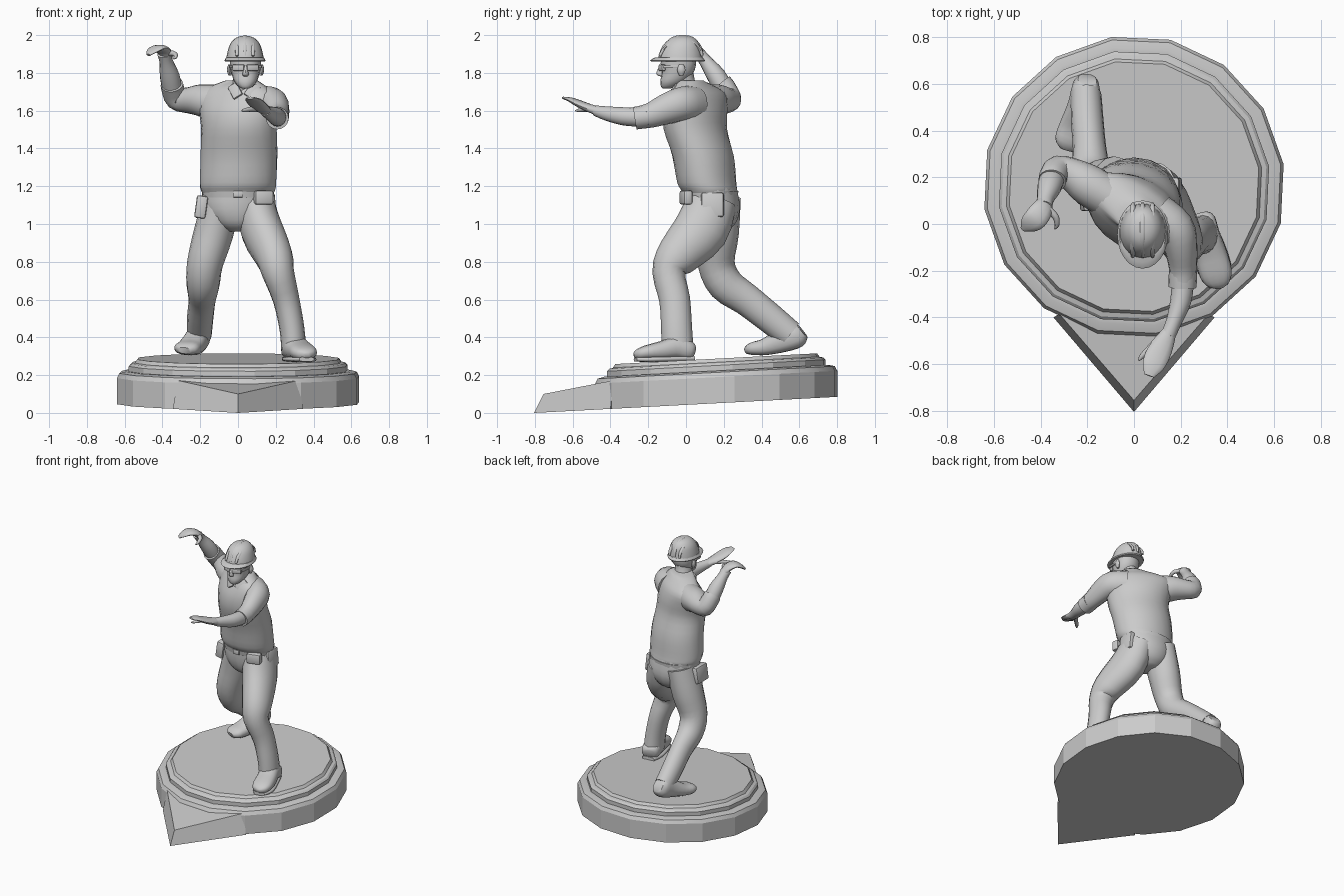
import bpy, bmesh, math
from mathutils import Vector, Matrix

grey = bpy.data.materials.new("plain_grey")
grey.diffuse_color = (0.6, 0.6, 0.6, 1)


def finish(name, bm, angle=40):
    bmesh.ops.recalc_face_normals(bm, faces=bm.faces)
    me = bpy.data.meshes.new(name)
    bm.to_mesh(me)
    bm.free()
    me.materials.append(grey)
    ob = bpy.data.objects.new(name, me)
    bpy.context.collection.objects.link(ob)
    bpy.ops.object.select_all(action='DESELECT')
    ob.select_set(True)
    bpy.context.view_layer.objects.active = ob
    bpy.ops.object.shade_smooth_by_angle(angle=math.radians(angle))
    return ob


def spline(keys, steps):
    """Catmull-Rom through rows of numbers."""
    out = []
    for i in range(len(keys) - 1):
        p = [keys[max(i - 1, 0)], keys[i], keys[i + 1], keys[min(i + 2, len(keys) - 1)]]
        for s in range(steps):
            t = s / steps
            out.append([0.5 * (2 * b + (c - a) * t + (2 * a - 5 * b + 4 * c - d) * t * t
                               + (3 * b - a - 3 * c + d) * t ** 3) for a, b, c, d in zip(*p)])
    return out + [list(keys[-1])]


def loft(name, keys, ref=(1, 0, 0), flat=False, n=16, steps=3, power=1.0, angle=50):
    """Skin rings (x, y, z, radius along ref, other radius[, yaw degrees])."""
    rows = spline([tuple(k) + (0,) * (6 - len(k)) for k in keys], steps)
    bm = bmesh.new()
    rings = []
    for i, (x, y, z, a, b, yaw) in enumerate(rows):
        p, q = rows[max(i - 1, 0)], rows[min(i + 1, len(rows) - 1)]
        t = Vector((0, 0, 1)) if flat else (Vector(q[:3]) - Vector(p[:3])).normalized()
        r = Matrix.Rotation(math.radians(yaw), 3, 'Z') @ Vector(ref)
        u = (r - t * r.dot(t)).normalized()
        v = t.cross(u)
        ring = []
        for k in range(n):
            w = 2 * math.pi * k / n
            c, s = math.cos(w), math.sin(w)
            c, s = (math.copysign(abs(f) ** power, f) for f in (c, s))
            ring.append(bm.verts.new(Vector((x, y, z)) + u * c * max(a, .002) + v * s * max(b, .002)))
        rings.append(ring)
    for r0, r1 in zip(rings, rings[1:]):
        for k in range(n):
            bm.faces.new((r0[k], r0[(k + 1) % n], r1[(k + 1) % n], r1[k]))
    bm.faces.new(rings[0][::-1])
    bm.faces.new(rings[-1])
    return finish(name, bm, angle)


def box(name, loc, size, rot=(0, 0, 0), bevel=0.012):
    bm = bmesh.new()
    bmesh.ops.create_cube(bm, size=1)
    bmesh.ops.scale(bm, vec=size, verts=bm.verts)
    bmesh.ops.bevel(bm, geom=bm.edges[:], offset=bevel, segments=2, affect='EDGES', profile=.5)
    ob = finish(name, bm)
    ob.location, ob.rotation_euler = loc, [math.radians(r) for r in rot]


# Tilted sixteen-sided plinth
SLOPE = 0.053
floor = lambda y: 0.0425 + SLOPE * y
bm = bmesh.new()
rings = []
for r, h in [(.648, 0), (.648, .138), (.635, .163), (.6, .172), (.585, .172), (.585, .2),
             (.573, .212), (.553, .217), (.54, .236)]:
    ring = []
    for k in range(16):
        a = math.radians(8.5 + 22.5 * k)
        y = .16 + r * math.sin(a)
        ring.append(bm.verts.new((r * math.cos(a), y, floor(y) + h)))
    rings.append(ring)
for r0, r1 in zip(rings, rings[1:]):
    for k in range(16):
        bm.faces.new((r0[k], r0[(k + 1) % 16], r1[(k + 1) % 16], r1[k]))
bm.faces.new(rings[0][::-1])
bm.faces.new(rings[-1])
finish("plinth", bm, 21)

# Pointed wedge at the front of the plinth
bm = bmesh.new()
low = [bm.verts.new((x, y, floor(y))) for x, y in [(-.345, -.4), (0, -.805), (.345, -.4), (0, -.2)]]
top = [bm.verts.new(p) for p in [(-.32, -.385, .172), (0, -.755, .1), (.32, -.385, .172), (0, -.2, .172)]]
bm.faces.new(low[::-1])
bm.faces.new(top)
for k in range(4):
    bm.faces.new((low[k], low[(k + 1) % 4], top[(k + 1) % 4], top[k]))
finish("plinth_point", bm, 10)

# Legs and pelvis
loft("pelvis", [(0, .14, .96, .06, .07), (0, .14, 1.0, .13, .12), (0, .14, 1.08, .185, .145),
                (0, .13, 1.19, .19, .14, -6)], flat=True)
loft("front_leg", [(.085, .14, 1.13, .1, .13), (.125, .08, .97, .112, .145), (.19, -.045, .83, .1, .115),
                   (.213, -.09, .74, .085, .088), (.255, -.06, .6, .07, .082),
                   (.285, -.05, .45, .066, .082), (.295, -.045, .34, .066, .085)])
loft("back_leg", [(-.085, .16, 1.13, .1, .13), (-.13, .165, .95, .105, .115), (-.175, .16, .79, .095, .098),
                  (-.185, .21, .68, .088, .095), (-.19, .32, .6, .072, .085),
                  (-.2, .44, .505, .07, .08), (-.205, .55, .415, .066, .075)])

# Work boots: rounded uppers over thin soles
loft("front_boot", [(.283, .04, .325, .035, .03), (.288, .02, .33, .06, .05), (.3, -.05, .345, .068, .06),
                    (.328, -.13, .33, .07, .05), (.35, -.21, .32, .07, .038),
                    (.362, -.255, .31, .05, .027), (.366, -.275, .305, .015, .012)], power=.8)
loft("front_sole", [(.285, .042, .288, .045, .014), (.3, -.05, .286, .068, .014),
                    (.345, -.19, .283, .073, .014), (.364, -.268, .284, .04, .012)], power=.6)
loft("back_boot", [(-.2, .615, .435, .04, .045), (-.205, .585, .415, .06, .07), (-.22, .51, .385, .063, .065),
                   (-.25, .42, .35, .068, .045), (-.275, .35, .34, .066, .033),
                   (-.285, .32, .33, .035, .018)], power=.8)

# Shirt body twisted toward the reaching arm
loft("shirt", [(0, .125, 1.155, .185, .135, -5), (0, .122, 1.18, .198, .148, -7), (0, .11, 1.22, .205, .155, -10),
               (.005, .09, 1.36, .208, .158, -18), (.005, .05, 1.5, .21, .155, -27),
               (0, .05, 1.6, .225, .145, -31), (-.005, .06, 1.68, .23, .115, -32),
               (0, .05, 1.725, .17, .085, -30), (.02, .02, 1.76, .085, .07, -20)], flat=True, n=20)
loft("belt", [(0, .13, 1.14, .188, .145, -5), (0, .128, 1.175, .193, .15, -6)], flat=True, n=20, steps=1)
box("right_pouch", (-.195, .12, 1.09), (.06, .13, .12), (0, 8, 0))
box("front_pouch", (.135, -.0, 1.14), (.1, .05, .075), (0, 0, 15))
box("side_pouch", (.175, .14, 1.1), (.05, .12, .13), (0, -6, 0))
box("buckle", (0, -.02, 1.158), (.05, .014, .035), bevel=.005)
for s, x, y in ((-1, -.015, -.065), (1, .075, -.07)):
    box("collar_flap", (x, y, 1.705), (.055, .014, .085), (-30, s * 32, -8), .005)

# Raised arm
UP = (0, 0, 1)
loft("raised_sleeve", [(-.12, .12, 1.64, .09, .1), (-.2, .17, 1.655, .088, .085), (-.27, .215, 1.655, .07, .068),
                       (-.325, .235, 1.665, .058, .062), (-.345, .205, 1.715, .062, .06),
                       (-.35, .185, 1.74, .062, .06)], ref=(0, 1, 0))
loft("raised_forearm", [(-.345, .21, 1.7, .052, .05), (-.362, .16, 1.785, .052, .05),
                        (-.38, .105, 1.86, .036, .035), (-.388, .075, 1.9, .04, .03)])
loft("raised_hand", [(-.375, .1, 1.87, .03, .025), (-.392, .065, 1.915, .046, .022),
                     (-.42, .025, 1.932, .05, .017), (-.452, -.002, 1.918, .04, .012),
                     (-.475, -.022, 1.895, .014, .008)], ref=(.8, -.6, 0), n=12)
loft("raised_thumb", [(-.365, .06, 1.905, .016, .016), (-.335, .03, 1.9, .014, .014),
                      (-.33, -.005, 1.885, .01, .01), (-.34, -.02, 1.875, .004, .004)], ref=UP, n=8)

# Reaching arm
loft("reaching_sleeve", [(.1, .04, 1.63, .1, .09), (.175, -.02, 1.635, .092, .085), (.2, -.1, 1.61, .082, .072),
                         (.21, -.19, 1.575, .066, .06), (.208, -.265, 1.562, .058, .056)], ref=UP)
loft("reaching_cuff", [(.21, -.205, 1.57, .062, .061), (.208, -.27, 1.56, .06, .06)], ref=UP, steps=1)
loft("reaching_forearm", [(.21, -.24, 1.565, .05, .048), (.2, -.33, 1.57, .048, .045),
                          (.17, -.42, 1.585, .038, .034), (.145, -.48, 1.6, .028, .032)], ref=UP)
loft("reaching_hand", [(.15, -.465, 1.598, .025, .032), (.125, -.515, 1.615, .022, .046),
                       (.1, -.565, 1.637, .018, .052), (.08, -.61, 1.658, .012, .045),
                       (.065, -.65, 1.668, .006, .022)], ref=UP, n=12)
loft("reaching_thumb", [(.11, -.49, 1.61, .016, .018), (.07, -.53, 1.608, .014, .014),
                        (.035, -.565, 1.602, .01, .011), (.02, -.585, 1.6, .004, .004)], ref=UP, n=8)

# Neck and head
loft("neck", [(.02, .01, 1.7, .065, .068), (.03, -.015, 1.76, .058, .062), (.04, -.025, 1.83, .06, .062)], flat=True)
loft("head", [(.04, -.105, 1.717, .018, .018), (.04, -.09, 1.728, .038, .042), (.04, -.07, 1.755, .06, .066),
              (.04, -.045, 1.8, .075, .084), (.04, -.04, 1.85, .083, .094),
              (.04, -.038, 1.9, .08, .09)], flat=True, power=.9)
loft("nose", [(.04, -.128, 1.84, .008, .01), (.04, -.138, 1.81, .013, .016),
              (.04, -.136, 1.79, .017, .018), (.04, -.128, 1.782, .01, .008)], flat=True, n=8)
for s in (-1, 1):
    x = .04 + s * .082
    loft("ear", [(x, -.025, 1.785, .008, .01), (x + s * .006, -.025, 1.815, .011, .022),
                 (x + s * .004, -.025, 1.845, .006, .012)], flat=True, n=8)
    box("goggle_lens", (.04 + s * .037, -.127, 1.827), (.066, .022, .036), (0, 0, s * 18), .008)
    box("goggle_arm", (.04 + s * .08, -.07, 1.833), (.012, .1, .014), (0, 0, s * -4), .004)

# Hard hat with brim and crown ridges
loft("helmet", [(.037, -.03, 1.868, .1, .118), (.037, -.028, 1.905, .094, .112), (.037, -.022, 1.95, .08, .095),
                (.037, -.018, 1.98, .056, .068), (.037, -.017, 1.993, .028, .036),
                (.037, -.017, 1.996, .004, .004)], flat=True, n=20)
loft("helmet_brim", [(.037, -.043, 1.86, .105, .14), (.037, -.045, 1.866, .109, .146),
                     (.037, -.038, 1.882, .1, .126)], flat=True, n=24, steps=1)
for dx, top in ((-.042, 1.977), (0, 1.996), (.042, 1.977)):
    dz = top - 1.996
    loft("helmet_ridge", [(.037 + dx, -.138, 1.89, .008, .008), (.037 + dx, -.115, 1.94 + dz * .6, .011, .009),
                          (.037 + dx, -.07, 1.982 + dz, .012, .008), (.037 + dx, -.017, 1.992 + dz, .013, .008),
                          (.037 + dx, .035, 1.982 + dz, .012, .008), (.037 + dx, .075, 1.935 + dz * .6, .011, .009),
                          (.037 + dx, .085, 1.89, .008, .008)], n=8)
